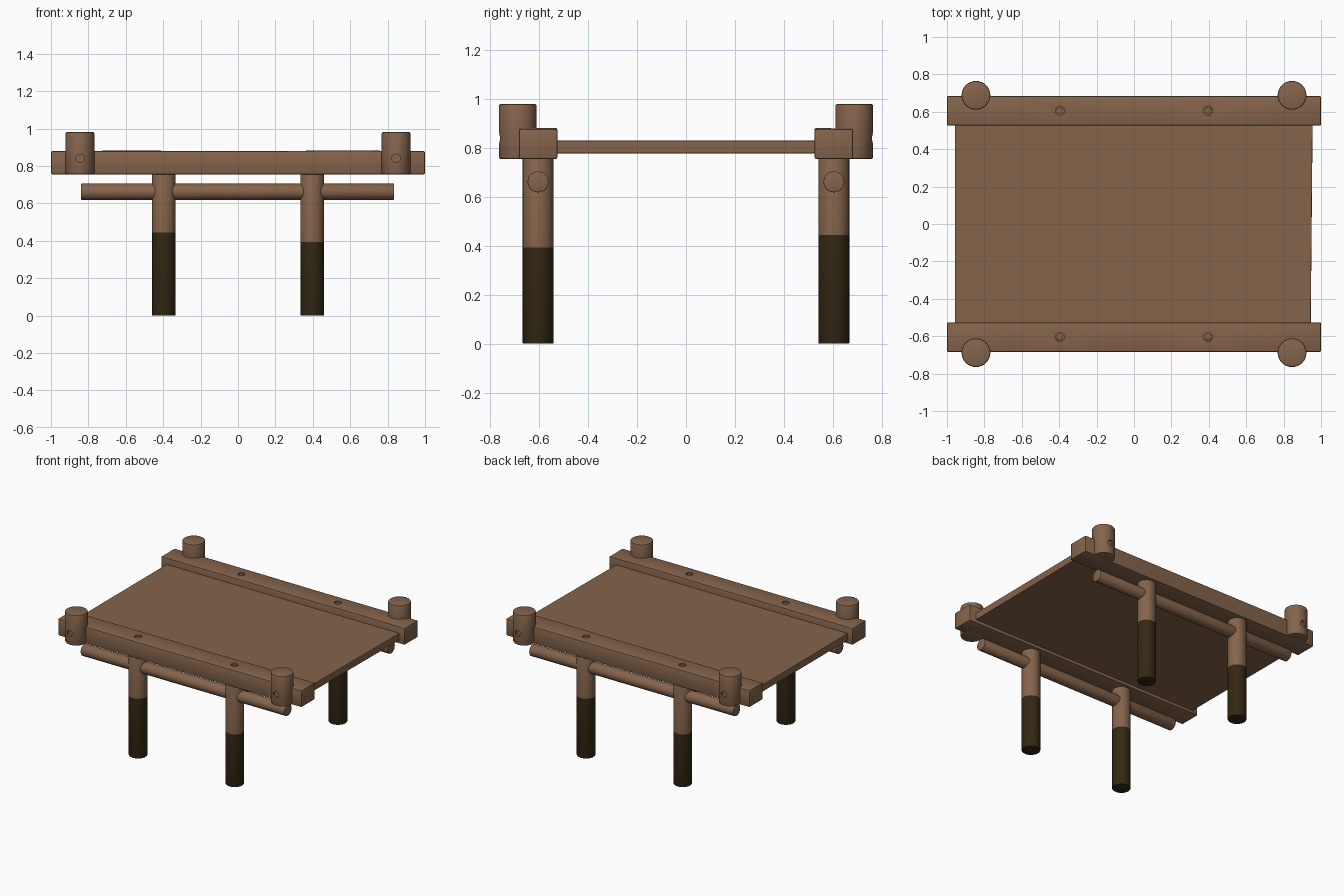
import bpy, bmesh, math, random
from mathutils import Matrix, Vector

if "Cube" in bpy.data.objects:
    bpy.data.objects.remove(bpy.data.objects["Cube"])

random.seed(4)


def material(name, rgb):
    m = bpy.data.materials.new(name)
    m.diffuse_color = (*rgb, 1)
    m.use_nodes = True
    m.node_tree.nodes["Principled BSDF"].inputs["Base Color"].default_value = m.diffuse_color
    return m


WOOD = material("brown wood", (0.235, 0.128, 0.071))
DARK = material("wet dark wood", (0.034, 0.021, 0.007))


def finish(bm, name, bevel=0.0, mats=(WOOD,)):
    me = bpy.data.meshes.new(name)
    bm.to_mesh(me)
    bm.free()
    ob = bpy.data.objects.new(name, me)
    bpy.context.collection.objects.link(ob)
    for m in mats:
        me.materials.append(m)
    if bevel:
        b = ob.modifiers.new("bevel", 'BEVEL')
        b.width, b.segments, b.limit_method = bevel, 2, 'ANGLE'
        b.angle_limit = math.radians(50)
    return ob


def smooth(ob):
    bpy.ops.object.select_all(action='DESELECT')
    ob.select_set(True)
    bpy.context.view_layer.objects.active = ob
    for m in list(ob.modifiers):
        bpy.ops.object.modifier_apply(modifier=m.name)
    bpy.ops.object.shade_smooth_by_angle(angle=math.radians(35))


def rod(a, b, r, sides=32):
    # capped cylinder between two points
    a, b = Vector(a), Vector(b)
    d = b - a
    bm = bmesh.new()
    rot = d.to_track_quat('Z', 'Y').to_matrix().to_4x4()
    bmesh.ops.create_cone(bm, cap_ends=True, segments=sides, radius1=r, radius2=r,
                          depth=d.length, matrix=Matrix.Translation((a + b) / 2) @ rot)
    return bm


def beam(x0, x1, y0, y1, z0, z1):
    bm = bmesh.new()
    bmesh.ops.create_cube(bm, size=1)
    for v in bm.verts:
        v.co = (x0 if v.co.x < 0 else x1, y0 if v.co.y < 0 else y1, z0 if v.co.z < 0 else z1)
    return bm


def bore(ob, a, b, r):
    # round peg hole sunk into a part
    c = finish(rod(a, b, r, 20), "hole_cutter")
    m = ob.modifiers.new("hole", 'BOOLEAN')
    m.operation, m.solver, m.object = 'DIFFERENCE', 'EXACT', c
    bpy.ops.object.select_all(action='DESELECT')
    bpy.context.view_layer.objects.active = ob
    ob.select_set(True)
    for n in [m.name for m in ob.modifiers]:
        bpy.ops.object.modifier_apply(modifier=n)
    bpy.data.objects.remove(c)


# deck board, ends slightly out of square
bm = beam(-0.958, 0.95, -0.54, 0.54, 0.778, 0.831)
for v in bm.verts:
    if v.co.x > 0:
        v.co.x += 0.005 if v.co.y > 0 else -0.005
finish(bm, "deck_board", 0.004)

for s, side in ((-1, "front"), (1, "back")):
    # side rail, roughly hewn along its top edge
    bm = beam(-1, 1, s * 0.605 - 0.079, s * 0.605 + 0.079, 0.755, 0.879)
    for x in (-0.65, -0.2, 0.15, 0.6):
        bmesh.ops.bisect_plane(bm, geom=bm.verts[:] + bm.edges[:] + bm.faces[:],
                               plane_co=(x, 0, 0), plane_no=(1, 0, 0))
    for v in bm.verts:
        if abs(v.co.x) < 0.9 and v.co.z > 0.8:
            v.co.z += random.uniform(-0.001, 0.004)
    rail = finish(bm, side + "_rail", 0.007)
    for x in (-0.395, 0.395):
        bore(rail, (x, s * 0.605, 0.866), (x, s * 0.605, 0.95), 0.025)
    smooth(rail)

    # long pole running through the legs
    smooth(finish(rod((-0.84, s * 0.605, 0.662), (0.835, s * 0.605, 0.662), 0.043),
                  side + "_pole", 0.003))

    for t, end in ((-1, "left"), (1, "right")):
        # corner post with peg hole on its outer face
        x, y = t * 0.845, s * 0.688
        post = finish(rod((x, y, 0.755), (x, y, 0.981), 0.077), f"{side}_{end}_post", 0.008)
        bore(post, (x, s * 0.748, 0.84), (x, s * 0.85, 0.84), 0.023)
        smooth(post)

        # leg, dark and wet up to its waterline
        x, y = t * 0.397, s * 0.605
        line = 0.393 if s * t < 0 else 0.445
        bm = rod((x, y, 0), (x, y, 0.77), 0.063)
        bmesh.ops.bisect_plane(bm, geom=bm.verts[:] + bm.edges[:] + bm.faces[:],
                               plane_co=(0, 0, line), plane_no=(0, 0, 1))
        for f in bm.faces:
            f.material_index = int(f.calc_center_median().z < line)
        smooth(finish(bm, f"{side}_{end}_leg", 0.004, (WOOD, DARK)))

        # peg end at the bottom of the rail hole
        smooth(finish(rod((x, y, 0.80), (x, y, 0.872), 0.018, 20), f"{side}_{end}_peg", 0.003))
